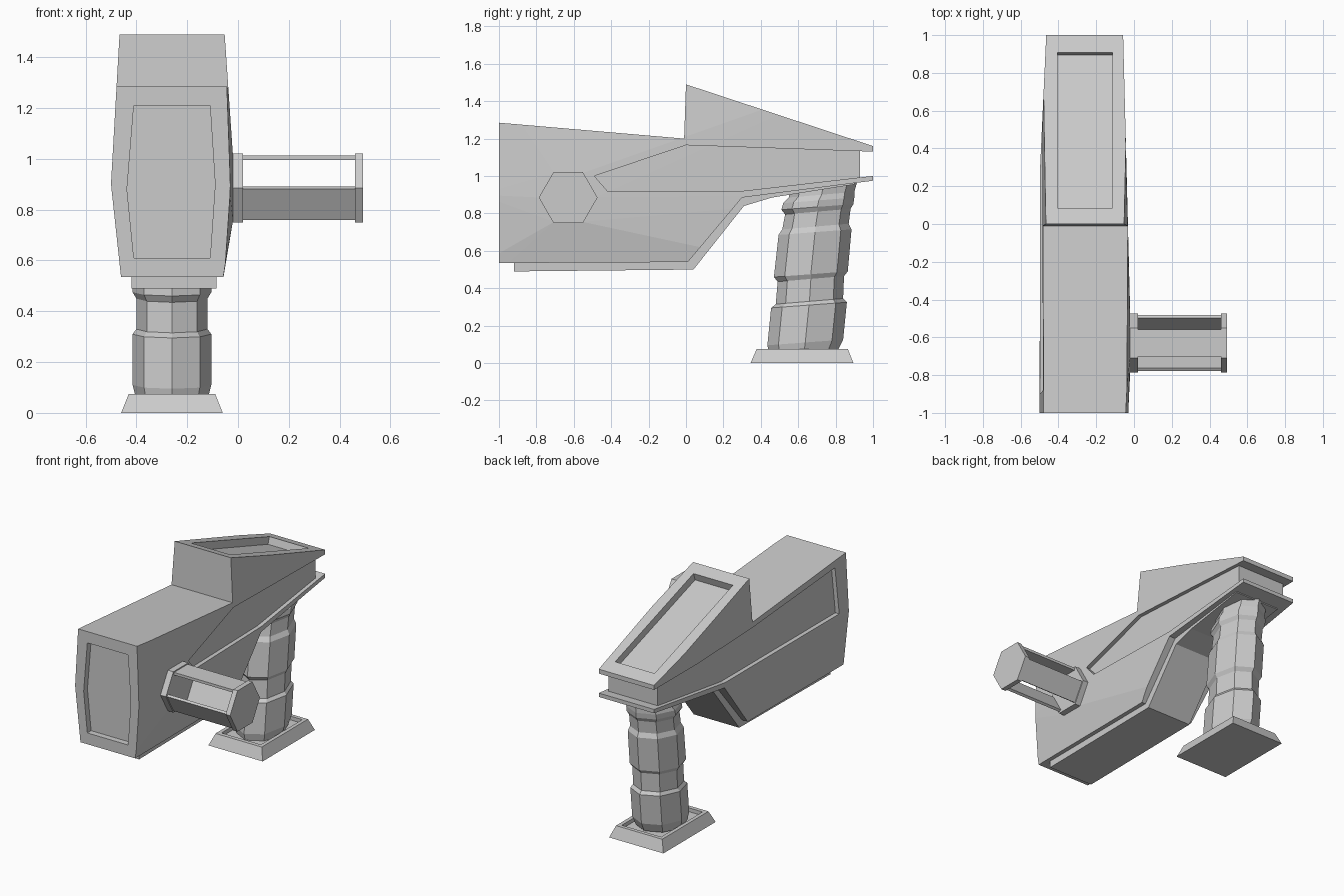
import bpy, bmesh, math
from mathutils import Matrix

if "Cube" in bpy.data.objects:
    bpy.data.objects.remove(bpy.data.objects["Cube"])

CX = -0.26  # centre plane of body and grip


def to_object(name, bm):
    bmesh.ops.recalc_face_normals(bm, faces=bm.faces[:])
    me = bpy.data.meshes.new(name)
    bm.to_mesh(me)
    bm.free()
    ob = bpy.data.objects.new(name, me)
    bpy.context.collection.objects.link(ob)
    return ob


def loft(name, rings):
    """Closed solid through rings of equal point count."""
    bm = bmesh.new()
    loops = [[bm.verts.new(p) for p in r] for r in rings]
    n = len(loops[0])
    for a, b in zip(loops, loops[1:]):
        for i in range(n):
            j = (i + 1) % n
            bm.faces.new((a[i], a[j], b[j], b[i]))
    bm.faces.new(loops[0])
    bm.faces.new(loops[-1])
    return to_object(name, bm)


def side_prism(name, profile, x0, x1):
    """Extrude a (y, z) profile along x."""
    return loft(name, [[(x, y, z) for y, z in profile] for x in (x0, x1)])


def hull(name, points):
    bm = bmesh.new()
    for p in points:
        bm.verts.new(p)
    res = bmesh.ops.convex_hull(bm, input=bm.verts[:])
    junk = [v for v in bm.verts if not v.link_faces]
    bmesh.ops.delete(bm, geom=junk, context='VERTS')
    return to_object(name, bm)


def boolean(ob, cutter, op):
    m = ob.modifiers.new("cut", 'BOOLEAN')
    m.operation, m.solver, m.object = op, 'EXACT', cutter
    bpy.context.view_layer.objects.active = ob
    bpy.ops.object.modifier_apply(modifier=m.name)
    bpy.data.objects.remove(cutter, do_unlink=True)


def hexagon(x, r):
    return [(x, -0.63 + r * math.cos(math.radians(60 * k)),
             0.885 + r * math.sin(math.radians(60 * k))) for k in range(6)]


def envelope(f=1.0):
    """Bulged side limits of the body, narrowed by f around the centre."""
    pts = [(x, y, z) for x in (-0.46, -0.06)
           for y, z in ((-1.1, 1.28), (-1.1, 0.53), (0, 1.6), (0.01, 0.53),
                        (1.1, 1.6), (1.1, 0.9), (-1.1, 1.6))]
    pts += [(-0.5, -1.1, 0.9), (-0.497, 0.3, 0.92), (-0.035, -1.1, 0.9),
            (-0.058, 0.3, 0.9)] + hexagon(-0.02, 0.15)
    pts += [(x, y, 0.4) for x in (-0.44, -0.08) for y in (-1.1, 1.1)]
    return hull("envelope", [(CX + (x - CX) * f, y, z) for x, y, z in pts])


# Main shell: side profile limited by the bulged envelope
shell = side_prism("body_shell", [(-1, .535), (-1, 1.285), (-.01, 1.2), (0, 1.49),
                                  (1, 1.16), (1, .975), (.3, .885), (.01, .54)], -0.6, 0.1)
boolean(shell, envelope(), 'INTERSECT')

# Side grooves (longer on the left)
tail = [(0, 1.165), (1.1, 1.127), (1.1, 1.012), (.3, .92)]
boolean(shell, side_prism("groove_right", [(-.49, 1.0)] + tail + [(-.42, .92)], -0.27, 0.2), 'DIFFERENCE')
boolean(shell, side_prism("groove_left", [(-.88, 1.23)] + tail + [(-.9, .92)], -0.7, -0.25), 'DIFFERENCE')

# Sunken panels in the sloped top and in the front
boolean(shell, side_prism("top_panel", [(.1, 1.51), (.925, 1.238), (.894, 1.144), (.069, 1.414)],
                          -0.405, -0.115), 'DIFFERENCE')
front = [(-.41, 1.21), (-.11, 1.21), (-.09, .9), (-.11, .61), (-.41, .61), (-.437, .88)]
boolean(shell, loft("front_panel", [[(x, y, z) for x, z in front] for y in (-1.1, -0.96)]), 'DIFFERENCE')

# Inner core seen in the grooves
core = side_prism("body_core", [(-.94, .6), (-.94, 1.24), (0, 1.19), (.93, 1.135),
                                (.93, .985), (.3, .9), (0, .6)], -0.6, 0.1)
boolean(core, envelope(0.88), 'INTERSECT')

# Underside plate
side_prism("under_plate", [(-.92, .56), (-.92, .49), (.04, .5), (.31, .84), (.46, .885),
                           (.9, .955), (.9, .985), (.3, .93), (0, .6)], -0.42, -0.085)

# Side handle: two hexagonal end plates and three slats
for name, x0, x1 in (("handle_inner_plate", -0.03, 0.02), ("handle_outer_plate", 0.46, 0.493)):
    loft(name, [hexagon(x0, 0.157), hexagon(x1, 0.157)])
for k in range(3):
    bm = bmesh.new()
    bmesh.ops.create_cube(bm, size=1)
    bmesh.ops.scale(bm, vec=(0.46, 0.142, 0.018), verts=bm.verts)
    bmesh.ops.translate(bm, vec=(0.24, 0, 0.12), verts=bm.verts)
    bmesh.ops.rotate(bm, matrix=Matrix.Rotation(math.radians(120 * k), 3, 'X'), verts=bm.verts)
    bmesh.ops.translate(bm, vec=(0, -0.63, 0.885), verts=bm.verts)
    to_object(f"handle_slat_{k + 1}", bm)

# Ribbed octagonal grip: height, front y, back y, half width
grip = [(.05, .45, .81, .14), (.11, .435, .84, .155), (.31, .455, .86, .155), (.33, .48, .84, .14),
        (.45, .49, .845, .14), (.475, .47, .865, .155), (.7, .495, .885, .155), (.73, .515, .87, .14),
        (.81, .53, .88, .14), (.835, .51, .895, .155), (.87, .52, .9, .155), (.9, .55, .9, .14),
        (.97, .56, .92, .14)]
rings = []
for z, y0, y1, rx in grip:
    ring = []
    for k in range(8):
        a = math.pi / 4 * k
        ring.append((CX + rx * math.cos(a), (y0 + y1) / 2 + (y1 - y0) / 2 * math.sin(a),
                     z + 0.015 * math.sin(a)))
    rings.append(ring)
loft("grip", rings)


# Grip base with a sunken top
def rect(hx, y0, y1, z):
    return [(CX - hx, y0, z), (CX + hx, y0, z), (CX + hx, y1, z), (CX - hx, y1, z)]


loft("grip_base", [rect(.2, .345, .895, 0), rect(.17, .378, .865, .075),
                   rect(.145, .405, .84, .075), rect(.145, .405, .84, .05)])
